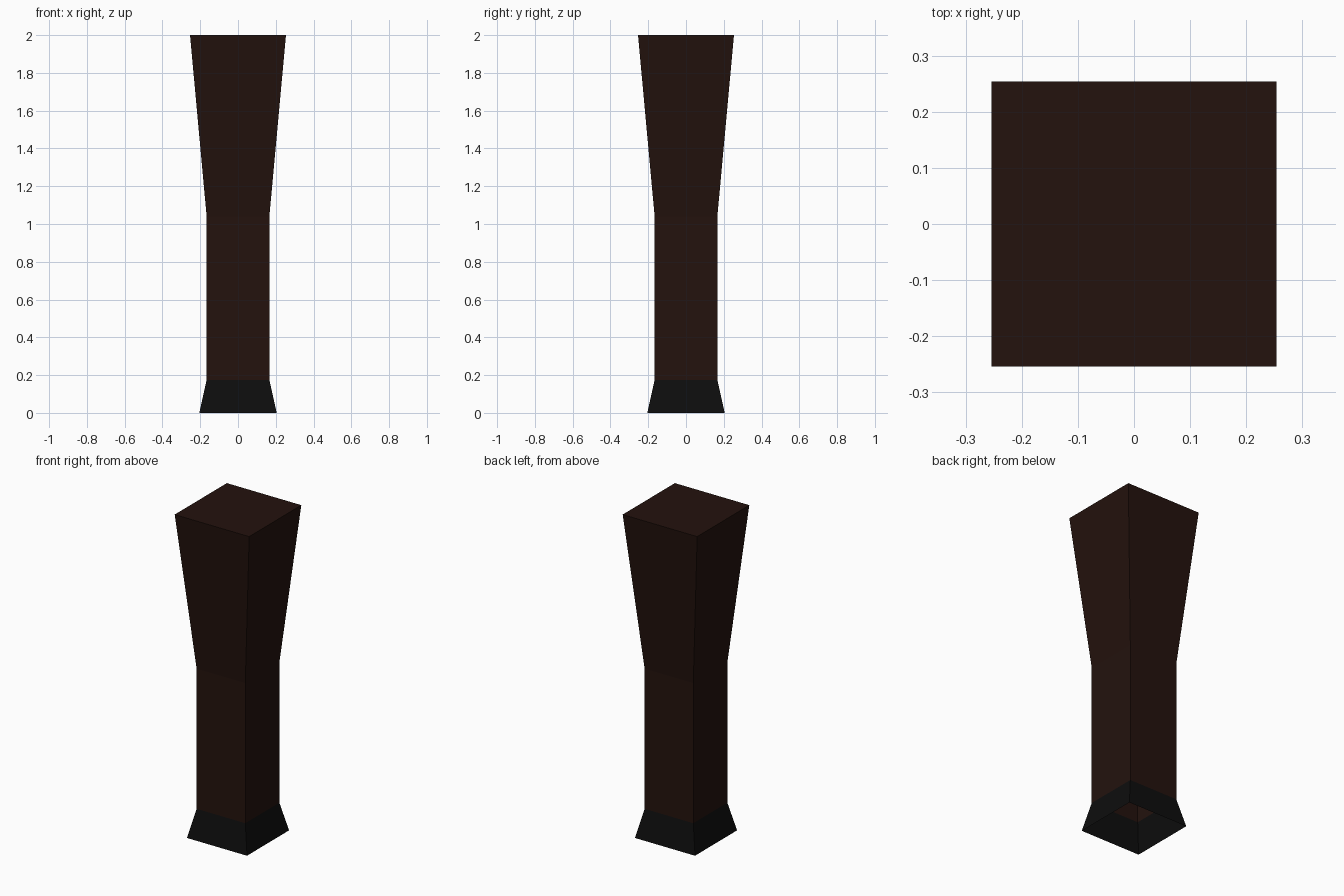
import bpy
import bmesh

if "Cube" in bpy.data.objects:
    bpy.data.objects.remove(bpy.data.objects["Cube"])


def make_material(name, color):
    mat = bpy.data.materials.new(name)
    mat.diffuse_color = color
    mat.use_nodes = True
    mat.node_tree.nodes["Principled BSDF"].inputs["Base Color"].default_value = mat.diffuse_color
    return mat


def square_shell(name, rings, mat, cap_top=False):
    """Stack square rings given as (half width, height) into a shell open at the bottom."""
    bm = bmesh.new()
    loops = [[bm.verts.new((sx * h, sy * h, z))
              for sx, sy in ((-1, -1), (1, -1), (1, 1), (-1, 1))]
             for h, z in rings]
    for low, high in zip(loops, loops[1:]):
        for i in range(4):
            j = (i + 1) % 4
            bm.faces.new((low[i], low[j], high[j], high[i]))
    if cap_top:
        bm.faces.new(loops[-1])
    mesh = bpy.data.meshes.new(name)
    bm.to_mesh(mesh)
    bm.free()
    mesh.materials.append(mat)
    obj = bpy.data.objects.new(name, mesh)
    bpy.context.collection.objects.link(obj)
    return obj


wood = make_material("dark_wood", (0.017, 0.006, 0.004, 1))
black = make_material("black_foot", (0.004, 0.004, 0.004, 1))

# Flared foot, hollow underneath
square_shell("foot", [(0.205, 0.0), (0.166, 0.175)], black)

# Straight shaft widening to a flat top
square_shell("leg", [(0.166, 0.175), (0.166, 1.04), (0.254, 2.0)], wood, cap_top=True)
